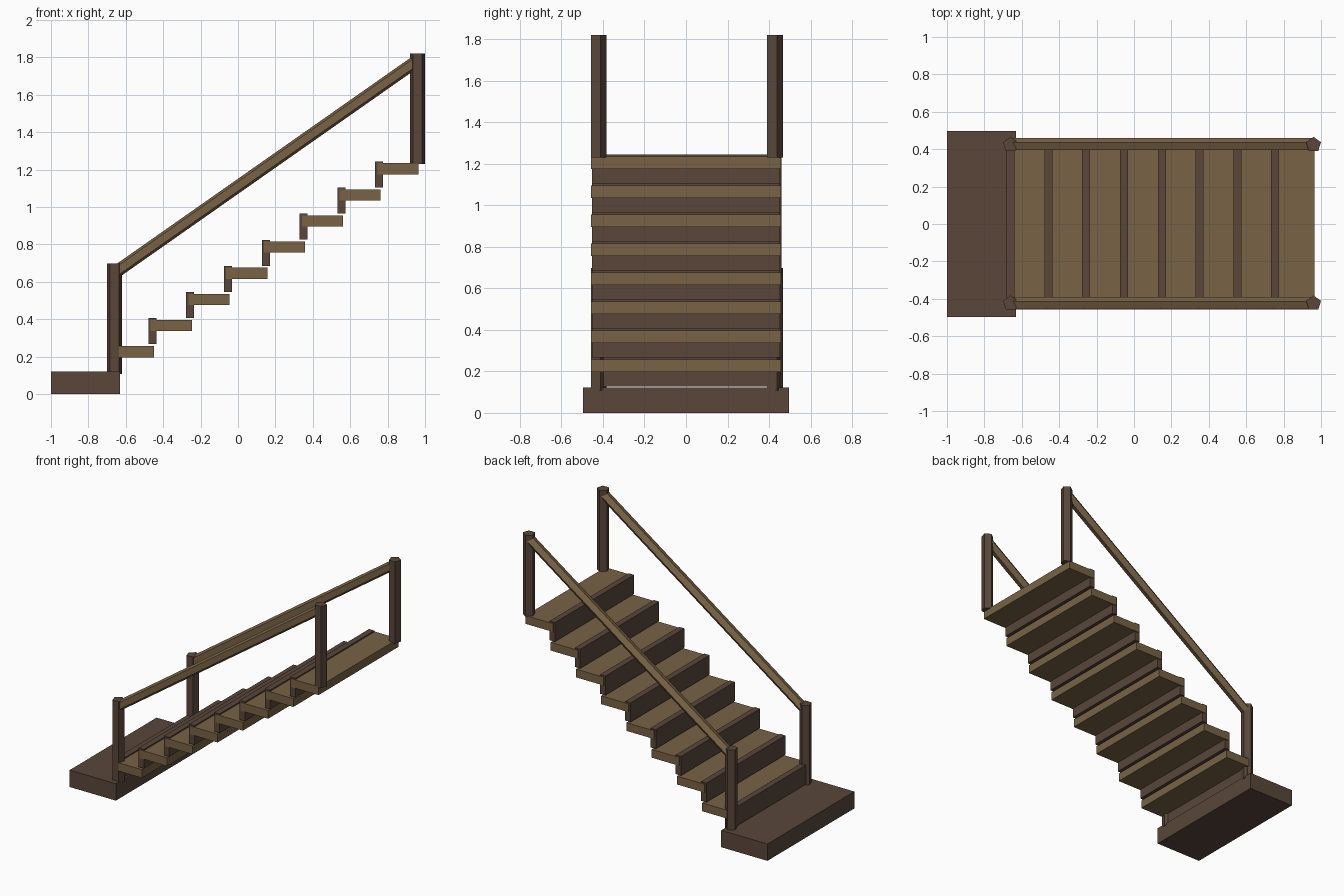
import bpy, bmesh, math
from mathutils import Vector, Matrix

if "Cube" in bpy.data.objects:
    bpy.data.objects.remove(bpy.data.objects["Cube"])


def material(name, color):
    m = bpy.data.materials.new(name)
    m.diffuse_color = (*color, 1)
    m.use_nodes = True
    m.node_tree.nodes["Principled BSDF"].inputs["Base Color"].default_value = m.diffuse_color
    return m


light_wood = material("light_wood", (0.19, 0.125, 0.06))
dark_wood = material("dark_wood", (0.10, 0.062, 0.042))


def finish(name, bm, mat):
    bmesh.ops.recalc_face_normals(bm, faces=bm.faces)
    me = bpy.data.meshes.new(name)
    bm.to_mesh(me)
    bm.free()
    me.materials.append(mat)
    ob = bpy.data.objects.new(name, me)
    bpy.context.collection.objects.link(ob)
    return ob


def box(name, lo, hi, mat):
    lo, hi = Vector(lo), Vector(hi)
    bm = bmesh.new()
    bmesh.ops.create_cube(bm, size=1, matrix=Matrix.Translation((lo + hi) / 2)
                          @ Matrix.Diagonal((*(hi - lo), 1)))
    return finish(name, bm, mat)


def five_sided_bar(name, start, end, radius, mat):
    # Pentagonal bar in the xz plane, with one corner towards +y
    start, end = Vector(start), Vector(end)
    axis = (end - start).normalized()
    side = Vector((0, 1, 0)).cross(axis)
    bm = bmesh.new()
    rings = []
    for p in (start, end):
        rings.append([bm.verts.new(p + radius * (math.cos(a) * Vector((0, 1, 0)) + math.sin(a) * side))
                      for a in (math.tau * k / 5 for k in range(5))])
    for k in range(5):
        j = (k + 1) % 5
        bm.faces.new((rings[0][k], rings[0][j], rings[1][j], rings[1][k]))
    bm.faces.new(rings[0])
    bm.faces.new(rings[1])
    return finish(name, bm, mat)


# Bottom landing block
box("landing", (-1, -0.497, 0), (-0.63, 0.497, 0.122), dark_wood)

# Treads and risers
RUN, RISE = 0.202, 0.1397
for i in range(8):
    x, z = RUN * i, RISE * i
    box(f"tread_{i + 1}", (-0.669 + x, -0.457, 0.197 + z), (-0.449 + x, 0.457, 0.257 + z), light_wood)
    box(f"riser_{i + 1}", (-0.681 + x, -0.452, 0.127 + z), (-0.638 + x, 0.452, 0.266 + z), dark_wood)

# Posts and handrails on both sides
for label, y in (("front", -0.424), ("back", 0.424)):
    five_sided_bar(f"{label}_lower_post", (-0.66, y, 0.108), (-0.66, y, 0.698), 0.042, dark_wood)
    five_sided_bar(f"{label}_upper_post", (0.96, y, 1.23), (0.96, y, 1.82), 0.042, dark_wood)
    five_sided_bar(f"{label}_handrail", (-0.66, y, 0.648), (0.96, y, 1.784), 0.035, light_wood)
